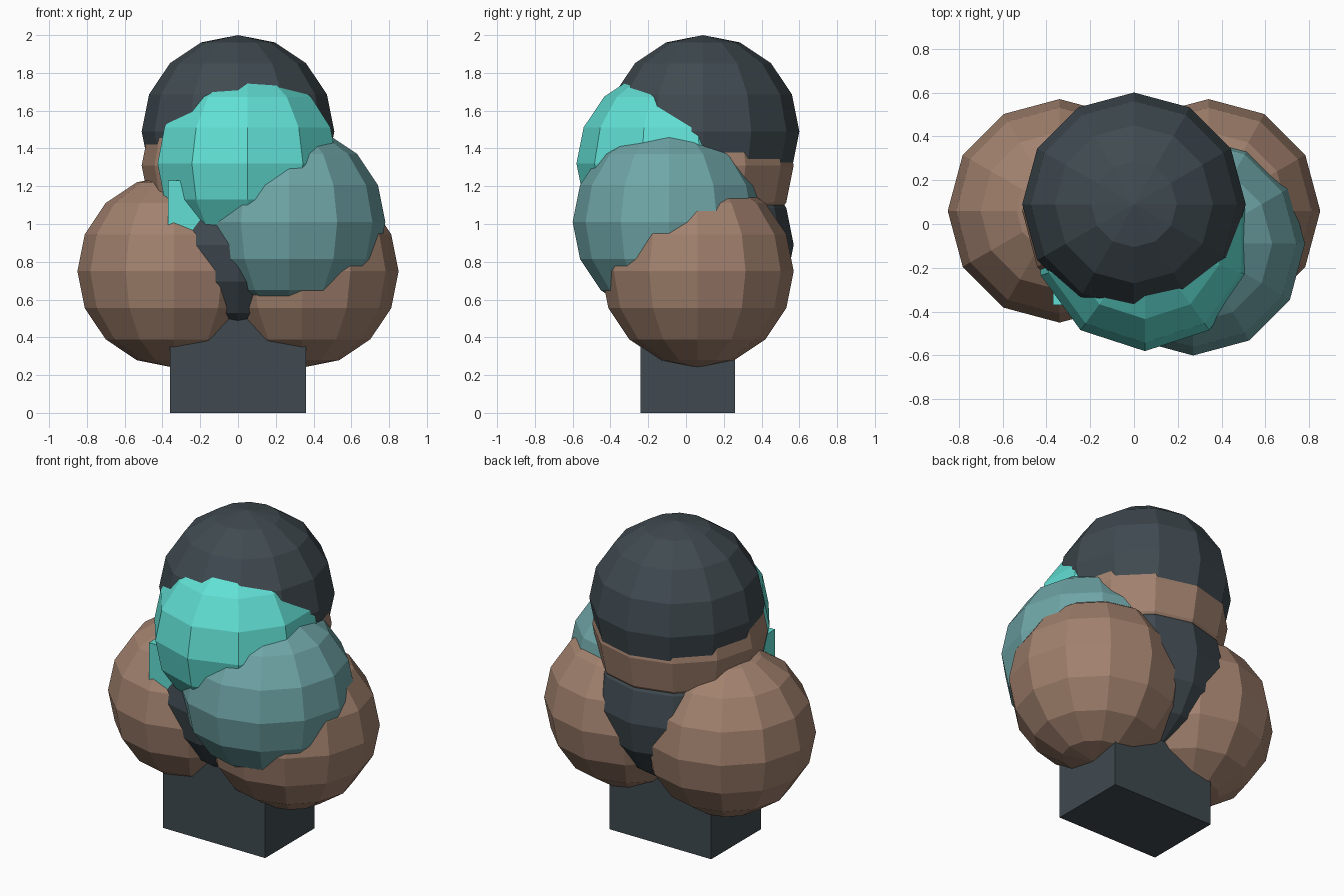
import bpy, bmesh
from math import pi
from mathutils import Matrix

if "Cube" in bpy.data.objects:
    bpy.data.objects.remove(bpy.data.objects["Cube"])


def material(name, rgb):
    m = bpy.data.materials.new(name)
    m.diffuse_color = (*rgb, 1)
    m.use_nodes = True
    m.node_tree.nodes["Principled BSDF"].inputs["Base Color"].default_value = m.diffuse_color
    return m


DARK = material("charcoal", (0.05, 0.068, 0.08))
BROWN = material("brown", (0.36, 0.22, 0.155))
TEAL = material("teal", (0.12, 0.74, 0.66))
BLUE = material("dusty_blue", (0.16, 0.38, 0.39))


def finish(bm, name, mat):
    mesh = bpy.data.meshes.new(name)
    bm.to_mesh(mesh)
    bm.free()
    mesh.materials.append(mat)
    ob = bpy.data.objects.new(name, mesh)
    bpy.context.collection.objects.link(ob)
    return ob


def ball(name, centre, mat, radius=0.51, segments=12):
    bm = bmesh.new()
    bmesh.ops.create_uvsphere(bm, u_segments=segments, v_segments=8, radius=radius)
    # keep a column of vertices facing the front
    if not any(abs(v.co.x) < 1e-4 and v.co.y < -0.9 * radius for v in bm.verts):
        bmesh.ops.rotate(bm, verts=bm.verts, matrix=Matrix.Rotation(pi / 2, 3, 'Z'))
        if not any(abs(v.co.x) < 1e-4 and v.co.y < -0.9 * radius for v in bm.verts):
            bmesh.ops.rotate(bm, verts=bm.verts, matrix=Matrix.Rotation(pi, 3, 'Z'))
    ob = finish(bm, name, mat)
    ob.location = centre
    return ob


def block(name, lo, hi, mat):
    bm = bmesh.new()
    bmesh.ops.create_cube(bm, size=1)
    for v in bm.verts:
        v.co = [(a + b) / 2 + c * (b - a) for a, b, c in zip(lo, hi, v.co)]
    return finish(bm, name, mat)


# base block
block("base", (-0.36, -0.24, 0), (0.36, 0.26, 0.7), DARK)

# pair of large lower balls
for side, sx in (("left", -1), ("right", 1)):
    ball("lower_ball_" + side, (sx * 0.34, 0.06, 0.75), BROWN)

# central stack
ball("core_ball", (0, 0.06, 0.89), DARK)
ball("neck_ball", (0, 0.06, 1.31), BROWN)
ball("crown_ball", (0, 0.09, 1.49), DARK)

# front balls and the bar behind them
ball("front_ball", (0.05, -0.08, 1.32), TEAL, radius=0.50, segments=10)
ball("front_side_ball", (0.27, -0.09, 1.01), BLUE)
block("cross_bar", (-0.37, -0.37, 0.88), (0.37, -0.05, 1.23), TEAL)
